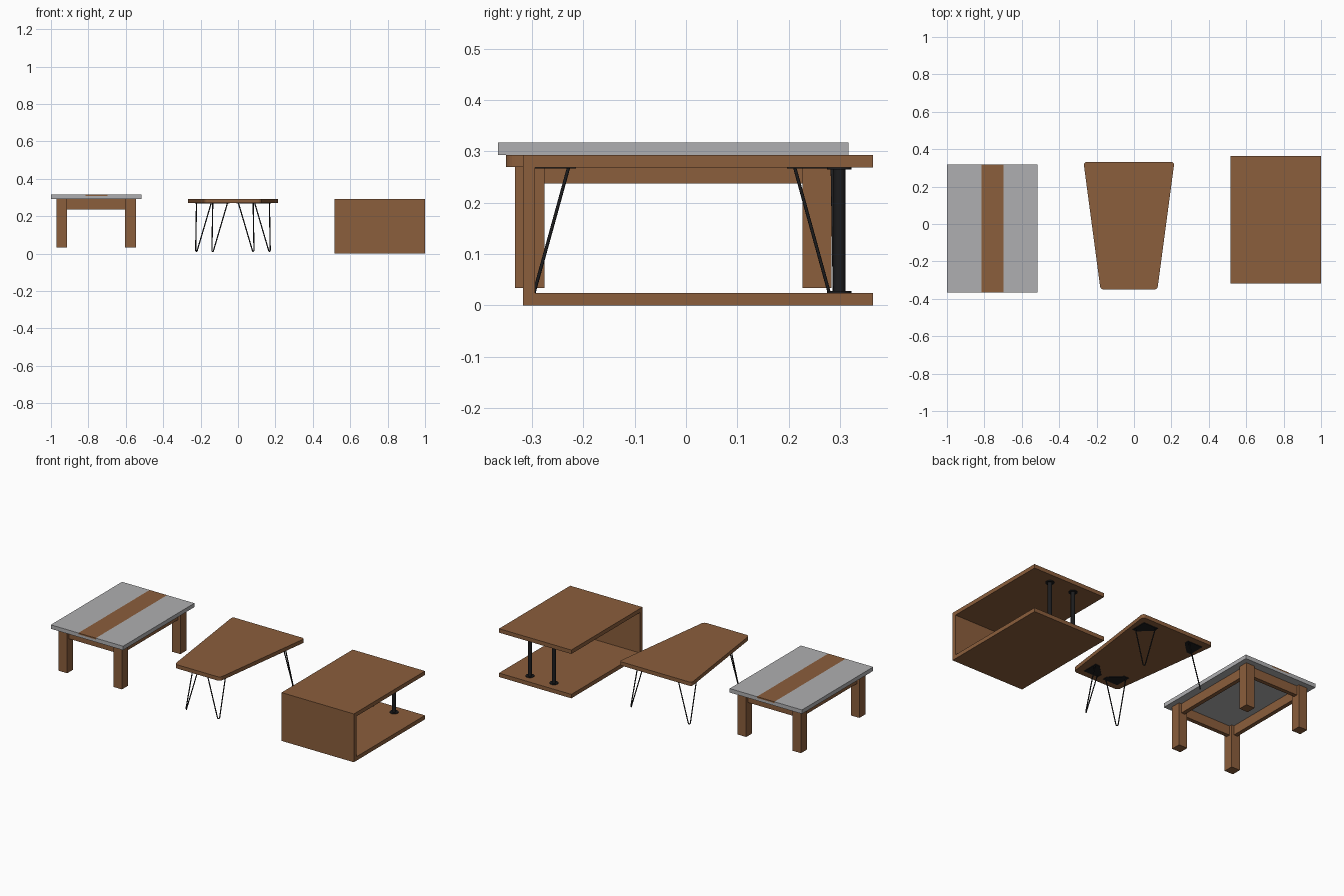
import bpy, bmesh, math
from mathutils import Vector

if "Cube" in bpy.data.objects:
    bpy.data.objects.remove(bpy.data.objects["Cube"])


def mat(name, rgb):
    m = bpy.data.materials.new(name)
    m.diffuse_color = (*rgb, 1)
    m.use_nodes = True
    m.node_tree.nodes["Principled BSDF"].inputs["Base Color"].default_value = m.diffuse_color
    return m


WOOD = mat("warm wood", (0.258, 0.112, 0.045))
GREY = mat("grey stone", (0.43, 0.43, 0.44))
BLACK = mat("black metal", (0.012, 0.012, 0.013))


def finish(name, bm, *mats):
    bmesh.ops.recalc_face_normals(bm, faces=bm.faces)
    me = bpy.data.meshes.new(name)
    bm.to_mesh(me)
    bm.free()
    for m in mats:
        me.materials.append(m)
    ob = bpy.data.objects.new(name, me)
    bpy.context.collection.objects.link(ob)
    return ob


def box_bm(x0, x1, y0, y1, z0, z1):
    bm = bmesh.new()
    bmesh.ops.create_cube(bm, size=1)
    for v in bm.verts:
        v.co = (x1 if v.co.x > 0 else x0, y1 if v.co.y > 0 else y0, z1 if v.co.z > 0 else z0)
    return bm


def box(name, dims, m):
    return finish(name, box_bm(*dims), m)


def prism(name, pts, z0, z1, m, radius=0.0):
    bm = bmesh.new()
    f = bm.faces.new([bm.verts.new((x, y, z0)) for x, y in pts])
    r = bmesh.ops.extrude_face_region(bm, geom=[f])
    bmesh.ops.translate(bm, vec=(0, 0, z1 - z0),
                        verts=[g for g in r["geom"] if isinstance(g, bmesh.types.BMVert)])
    if radius:
        up = [e for e in bm.edges if abs(e.verts[0].co.z - e.verts[1].co.z) > 1e-4]
        bmesh.ops.bevel(bm, geom=up, offset=radius, segments=5, profile=0.5, affect='EDGES')
    return finish(name, bm, m)


def cylinder(name, x, y, z0, z1, r, m):
    bpy.ops.mesh.primitive_cylinder_add(vertices=24, radius=r, depth=z1 - z0,
                                        location=(x, y, (z0 + z1) / 2))
    ob = bpy.context.object
    ob.name = name
    ob.data.materials.append(m)
    bpy.ops.object.shade_smooth_by_angle()


# --- Left table: grey slab with an inlaid wooden stripe
bm = box_bm(-1.0, -0.515, -0.366, 0.317, 0.293, 0.317)
for co, no in (((-0.815, 0, 0), (1, 0, 0)), ((-0.698, 0, 0), (1, 0, 0)), ((0, 0, 0.309), (0, 0, 1))):
    bmesh.ops.bisect_plane(bm, geom=bm.verts[:] + bm.edges[:] + bm.faces[:],
                           plane_co=co, plane_no=no)
for f in bm.faces:
    c = f.calc_center_median()
    f.material_index = int(-0.815 < c.x < -0.698 and c.z > 0.309)
finish("slab_top", bm, GREY, WOOD)

# square legs and aprons
XL, XR, YF, YB, W = -0.97, -0.546, -0.333, 0.284, 0.057
for nx, x in (("left", XL), ("right", XR - W)):
    for ny, y in (("front", YF), ("back", YB - W)):
        box(f"{ny}_{nx}_square_leg", (x, x + W, y, y + W, 0.034, 0.293), WOOD)
    cx = x + W / 2
    box(f"{nx}_apron", (cx - 0.012, cx + 0.012, YF + W, YB - W, 0.237, 0.293), WOOD)
for ny, y in (("front", YF), ("back", YB - W)):
    cy = y + W / 2
    box(f"{ny}_apron", (XL + W, XR - W, cy - 0.012, cy + 0.012, 0.237, 0.293), WOOD)

# --- Middle table: tapered top with rounded corners
CX = -0.027
prism("tapered_top", [(CX - 0.152, -0.351), (CX + 0.152, -0.351),
                      (CX + 0.243, 0.332), (CX - 0.243, 0.332)], 0.27, 0.293, WOOD, 0.018)


# bent wire leg: two wires meeting in a tight U under the corner
def hairpin(name, x, y, sx, sy):
    foot = Vector((x, y, 0.012))
    a, b = Vector((x, y - sy * 0.073, 0.268)), Vector((x - sx * 0.078, y, 0.268))
    side = (a - b).normalized() * 0.006
    pts = [a, foot + side + Vector((0, 0, 0.006)), foot + side * 0.6 + Vector((0, 0, 0.001)),
           foot, foot - side * 0.6 + Vector((0, 0, 0.001)),
           foot - side + Vector((0, 0, 0.006)), b]
    cu = bpy.data.curves.new(name, 'CURVE')
    cu.dimensions = '3D'
    cu.bevel_depth = 0.0032
    cu.bevel_resolution = 2
    cu.use_fill_caps = True
    sp = cu.splines.new('POLY')
    sp.points.add(len(pts) - 1)
    for p, q in zip(sp.points, pts):
        p.co = (*q, 1)
    cu.materials.append(BLACK)
    bpy.context.collection.objects.link(bpy.data.objects.new(name, cu))
    # mounting plate under the top
    o = 0.008
    prism(name + "_plate", [(x + sx * o, y + sy * o), (x + sx * o, y - sy * 0.088),
                            (x - sx * 0.02, y - sy * 0.088), (x - sx * 0.09, y - sy * 0.02),
                            (x - sx * 0.09, y + sy * o)], 0.267, 0.27, BLACK)


for nx, sx in (("left", -1), ("right", 1)):
    hairpin(f"front_{nx}_wire_leg", CX + sx * 0.108, -0.302, sx, -1)
    hairpin(f"back_{nx}_wire_leg", CX + sx * 0.195, 0.285, sx, 1)

# --- Right table: C-shaped box open at the back, with two posts
box("upper_board", (0.515, 1.0, -0.318, 0.364, 0.269, 0.293), WOOD)
box("lower_board", (0.515, 1.0, -0.318, 0.364, 0.0, 0.024), WOOD)
box("front_board", (0.515, 1.0, -0.318, -0.294, 0.024, 0.269), WOOD)
for nx, x in (("left", 0.677), ("right", 0.838)):
    cylinder(f"{nx}_post", x, 0.299, 0.024, 0.269, 0.012, BLACK)
    cylinder(f"{nx}_post_lower_flange", x, 0.299, 0.024, 0.028, 0.024, BLACK)
    cylinder(f"{nx}_post_upper_flange", x, 0.299, 0.265, 0.269, 0.024, BLACK)
